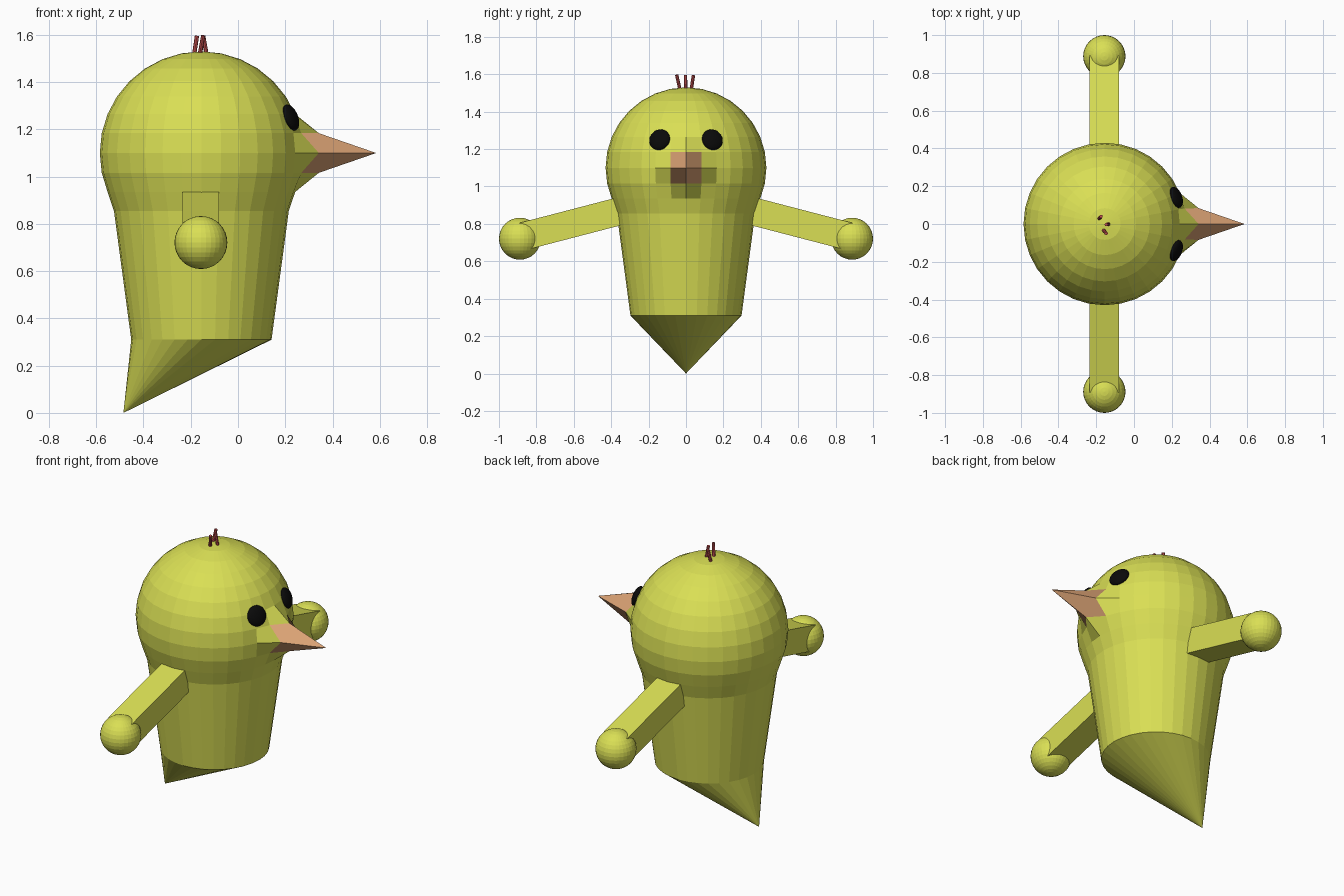
import bpy, bmesh, math
from mathutils import Vector, Matrix

if "Cube" in bpy.data.objects:
    bpy.data.objects.remove(bpy.data.objects["Cube"])

CX, HEAD_Z, R = -0.155, 1.10, 0.43


def material(name, rgb):
    m = bpy.data.materials.new(name)
    m.diffuse_color = (*rgb, 1)
    m.use_nodes = True
    m.node_tree.nodes["Principled BSDF"].inputs["Base Color"].default_value = m.diffuse_color
    return m


yellow = material("yellow", (0.70, 0.74, 0.09))
orange = material("beak_orange", (0.72, 0.37, 0.18))
black = material("eye_black", (0.003, 0.003, 0.003))
red = material("tuft_red", (0.55, 0.08, 0.08))


def finish(name, bm, *mats):
    bmesh.ops.recalc_face_normals(bm, faces=bm.faces)
    me = bpy.data.meshes.new(name)
    bm.to_mesh(me)
    bm.free()
    for m in mats:
        me.materials.append(m)
    ob = bpy.data.objects.new(name, me)
    bpy.context.collection.objects.link(ob)
    return ob


def sphere(name, matrix, mat, seg=32, rings=16):
    bm = bmesh.new()
    bmesh.ops.create_uvsphere(bm, u_segments=seg, v_segments=rings, radius=1, matrix=matrix)
    return finish(name, bm, mat)


def extrude_rim(bm):
    rim = [e for e in bm.edges if e.is_boundary]
    out = bmesh.ops.extrude_edge_only(bm, edges=rim)["geom"]
    return [g for g in out if isinstance(g, bmesh.types.BMVert)]


# Body: head sphere cut open below, tapered trunk, tail drawn to a point
bm = bmesh.new()
bmesh.ops.create_uvsphere(bm, u_segments=32, v_segments=16, radius=R)
cut = -R * math.sin(math.radians(40))
bmesh.ops.delete(bm, geom=[v for v in bm.verts if v.co.z < cut], context='VERTS')


def set_ring(verts, radius, z):
    for v in verts:
        d = Vector((v.co.x, v.co.y, 0)).normalized() * radius
        v.co = (d.x, d.y, z - HEAD_Z)


set_ring({v for e in bm.edges if e.is_boundary for v in e.verts}, 0.37, 0.855)
set_ring(extrude_rim(bm), 0.297, 0.31)
tail = extrude_rim(bm)
bmesh.ops.pointmerge(bm, verts=tail, merge_co=(-0.485 - CX, 0, -HEAD_Z))

# Beak: pull out the front vertex and its neighbours, colour the tip faces
tip = min(bm.verts, key=lambda v: (v.co - Vector((R, 0, 0))).length)
near = [e.other_vert(tip) for e in tip.link_edges]
for f in tip.link_faces:
    f.material_index = 1
    for v in f.verts:
        v.co.x = (0.585 if v == tip else 0.342 if v in near else 0.268) - CX
bmesh.ops.translate(bm, verts=bm.verts, vec=(CX, 0, HEAD_Z))
finish("body", bm, yellow, orange)


# Tuft rods between two points
def rod(name, a, b, radius, mat):
    a, b = Vector(a), Vector(b)
    mtx = Matrix.Translation((a + b) / 2) @ (b - a).to_track_quat('Z', 'Y').to_matrix().to_4x4()
    bm = bmesh.new()
    bmesh.ops.create_cone(bm, cap_ends=True, segments=8, radius1=radius, radius2=radius,
                          depth=(b - a).length, matrix=mtx)
    finish(name, bm, mat)


for i, (a, b) in enumerate([((-0.188, 0.025, 1.50), (-0.174, 0.040, 1.595)),
                            ((-0.130, 0.000, 1.50), (-0.147, -0.003, 1.595)),
                            ((-0.165, -0.028, 1.50), (-0.147, -0.050, 1.597))]):
    rod(f"tuft_{i + 1}", a, b, 0.009, red)

for side, label in ((-1, "right"), (1, "left")):
    # Arm: square bar sloping down from the shoulder
    bm = bmesh.new()
    start, end = Vector((-0.158, side * 0.25, 0.895)), Vector((-0.158, side * 0.873, 0.733))
    ang = -side * math.atan2(0.162, 0.623)
    mtx = (Matrix.Translation((start + end) / 2) @ Matrix.Rotation(ang, 4, 'X')
           @ Matrix.Diagonal((0.155, (end - start).length, 0.149, 1)))
    bmesh.ops.create_cube(bm, size=1, matrix=mtx)
    finish(label + "_arm", bm, yellow)

    # Hand ball
    sphere(label + "_hand", Matrix.Translation((-0.157, side * 0.888, 0.721))
           @ Matrix.Scale(0.112, 4), yellow)

    # Eye: flattened ball lying on the head surface
    n = Vector((0.376, side * 0.142, 0.15)).normalized()
    sphere(label + "_eye", Matrix.Translation((0.223, side * 0.141, 1.25))
           @ n.to_track_quat('Z', 'Y').to_matrix().to_4x4()
           @ Matrix.Diagonal((0.058, 0.058, 0.026, 1)), black)
